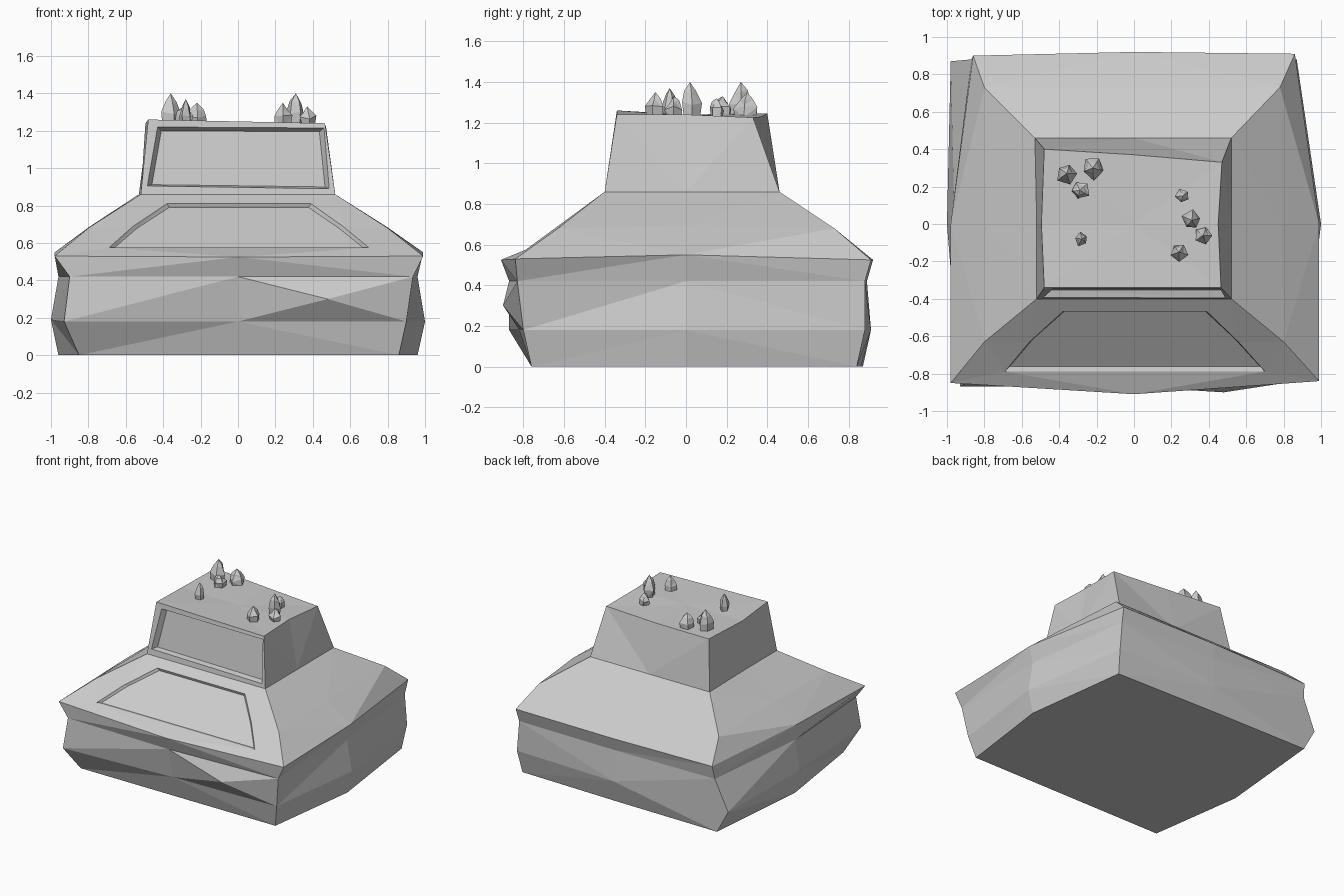
import bpy, bmesh, math, random
from mathutils import Vector

if "Cube" in bpy.data.objects:
    bpy.data.objects.remove(bpy.data.objects["Cube"])

random.seed(4)
grey = bpy.data.materials.new("stone grey")
grey.diffuse_color = (0.6, 0.6, 0.6, 1)
grey.use_nodes = True
grey.node_tree.nodes["Principled BSDF"].inputs["Base Color"].default_value = grey.diffuse_color


def finish(bm, name):
    bmesh.ops.triangulate(bm, faces=[f for f in bm.faces if len(f.verts) > 3])
    bmesh.ops.recalc_face_normals(bm, faces=bm.faces)
    me = bpy.data.meshes.new(name)
    bm.to_mesh(me)
    bm.free()
    me.materials.append(grey)
    ob = bpy.data.objects.new(name, me)
    bpy.context.collection.objects.link(ob)
    return ob


def bridge(bm, a, b):
    for i in range(len(a)):
        j = (i + 1) % len(a)
        bm.faces.new((a[i], a[j], b[j], b[i]))


def ring(bm, pts):
    return [bm.verts.new(p) for p in pts]


# Hull: rings of front-left, front, front-right, right, back-right, back, back-left, left
bm = bmesh.new()
base = ring(bm, [(-.85, -.76, 0), (0, -.76, 0), (.86, -.76, 0), (.96, 0, 0),
                 (.85, .84, 0), (0, .86, 0), (-.88, .87, 0), (-.96, 0, 0)])
belly = ring(bm, [(-.93, -.87, .18), (0, -.82, .18), (.90, -.80, .18), (1, 0, .18),
                  (.87, .88, .18), (0, .91, .18), (-.98, .87, .18), (-1, 0, .19)])
waist = ring(bm, [(-.90, -.85, .42), (0, -.87, .42), (.935, -.83, .42), (.96, 0, .42),
                  (.85, .88, .42), (0, .89, .42), (-.87, .88, .42), (-.96, 0, .42)])
rim = ring(bm, [(-.98, -.85, .53), (0, -.91, .525), (.99, -.84, .53), (.99, 0, .55),
                (.86, .91, .525), (0, .92, .525), (-.86, .90, .525), (-.98, 0, .55)])
shoulder = ring(bm, [(-.80, -.63, .68), (.80, -.63, .68), (.79, 0, .69),
                     (.78, .73, .68), (0, .73, .68), (-.80, .73, .68), (-.79, 0, .69)])
neck = ring(bm, [(-.52, -.40, .86), (.52, -.40, .86), (.52, 0, .86),
                 (.52, .46, .86), (0, .46, .86), (-.53, .46, .86), (-.52, 0, .86)])
bm.faces.new(base)
bridge(bm, base, belly)
bridge(bm, waist, rim)
for i in range(8):
    j = (i + 1) % 8
    q = (belly[i], belly[j], waist[j], waist[i])
    if i == 0:      # folded facet, front left
        bm.faces.new((q[0], q[1], q[2]))
        bm.faces.new((q[0], q[2], q[3]))
    elif i == 1:    # raised facet, front right
        c = bm.verts.new((.48, -.90, .30))
        for k in range(4):
            bm.faces.new((q[k], q[(k + 1) % 4], c))
    else:
        bm.faces.new(q)
# Upper slopes on the right, back and left
rim7 = [rim[0]] + rim[2:]
for low, high in ((rim7, shoulder), (shoulder, neck)):
    for i in range(1, 7):
        j = (i + 1) % 7
        bm.faces.new((low[i], low[j], high[j], high[i]))
# Front slope with the sunken panel
outer = [rim[0], rim[2], shoulder[1], neck[1], neck[0], shoulder[0]]
outline = [(-.69, .575), (.70, .575), (.56, .69), (.39, .81), (-.38, .81), (-.56, .69)]


def slope_y(z):
    return -.85 + (z - .53) * .45 / .33


lip = ring(bm, [(x, slope_y(z), z) for x, z in outline])
inset = ring(bm, [(x * .965, slope_y(z) + .016, z - .012) for x, z in
                  [(x, .692 + (z - .692) * .94) for x, z in outline]])
bm.faces.new((rim[0], rim[1], lip[0]))
bm.faces.new((rim[1], lip[1], lip[0]))
bm.faces.new((rim[1], rim[2], lip[1]))
for i in range(1, 6):
    j = (i + 1) % 6
    bm.faces.new((outer[i], outer[j], lip[j], lip[i]))
bridge(bm, lip, inset)
bm.faces.new(inset)
# Cabin
roof = ring(bm, [(-.48, -.34, 1.26), (.465, -.34, 1.24), (.45, 0, 1.24),
                 (.47, .33, 1.225), (0, .37, 1.23), (-.48, .40, 1.245), (-.495, 0, 1.24)])
for i in range(1, 7):
    j = (i + 1) % 7
    bm.faces.new((neck[i], neck[j], roof[j], roof[i]))
crown = bm.verts.new((0, 0, 1.235))
for i in range(7):
    bm.faces.new((roof[i], roof[(i + 1) % 7], crown))
# Sunken window in the cabin front
frame = [neck[0], neck[1], roof[1], roof[0]]


def wall_y(z):
    return -.40 + (z - .86) * .06 / .39


win = ring(bm, [(x, wall_y(z), z) for x, z in
                ((-.485, .905), (.488, .89), (.46, 1.215), (-.43, 1.22))])
pane = ring(bm, [(x, wall_y(z) + .04, z) for x, z in
                 ((-.46, .912), (.465, .90), (.435, 1.195), (-.41, 1.20))])
bridge(bm, frame, win)
bridge(bm, win, pane)
bm.faces.new(pane)
finish(bm, "hull_and_cabin")

# Pointed rocks on the roof: x, y, top height, radius
rocks = [(-.36, .27, 1.40, .06), (-.22, .30, 1.35, .065), (-.29, .18, 1.33, .055),
         (-.28, -.08, 1.37, .04), (.31, .02, 1.40, .055), (.37, -.06, 1.33, .045),
         (.24, -.15, 1.35, .05), (.26, .15, 1.32, .04)]
for n, (x, y, top, r) in enumerate(rocks):
    bm = bmesh.new()
    rings = []
    for z, s in ((1.22, .85), (1.24 + (top - 1.24) * .35, 1), (1.24 + (top - 1.24) * .7, .6)):
        pts = []
        for k in range(5):
            a = 2 * math.pi * k / 5 + n
            d = r * s * random.uniform(.75, 1.1)
            pts.append((x + d * math.cos(a), y + d * math.sin(a), z + random.uniform(-.01, .01)))
        rings.append(ring(bm, pts))
    bm.faces.new(rings[0])
    bridge(bm, rings[0], rings[1])
    bridge(bm, rings[1], rings[2])
    tip = bm.verts.new((x, y, top))
    for k in range(5):
        bm.faces.new((rings[2][k], rings[2][(k + 1) % 5], tip))
    finish(bm, "roof_rock_%d" % (n + 1))
